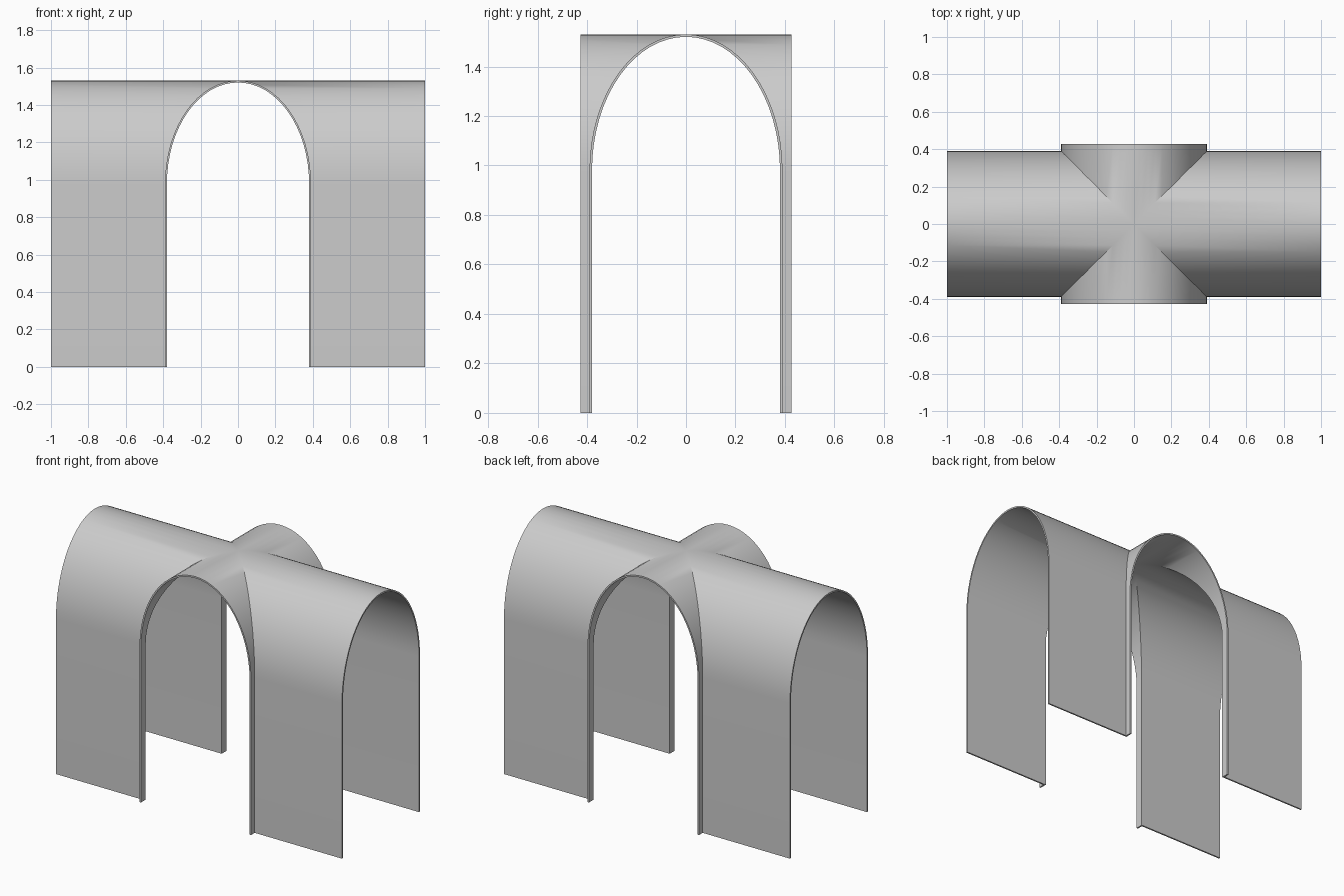
import bpy, bmesh, math
from mathutils import Matrix

if "Cube" in bpy.data.objects:
    bpy.data.objects.remove(bpy.data.objects["Cube"])

SEGS = 32            # segments around the arch
SPRING = 0.98        # height where the arch starts
LONG, SHORT = 1.0, 0.427


def arch(half_width, top):
    """Profile (across, z) from one foot over the crown to the other foot."""
    pts = [(half_width, 0.0)]
    for i in range(SEGS + 1):
        a = math.pi * i / SEGS
        c = 0.0 if i * 2 == SEGS else math.cos(a)
        pts.append((half_width * c, SPRING + (top - SPRING) * math.sin(a)))
    return pts + [(-half_width, 0.0)]


outer, inner = arch(0.39, 1.53), arch(0.38, 1.52)
bm = bmesh.new()


def arm(length, angle):
    """One barrel arm, mitred along the diagonal groins where the barrels meet."""
    rot = Matrix.Rotation(angle, 3, 'Z')

    def rows(profile):
        def ring(x_of):
            return [bm.verts.new(rot @ bpy_vec(x_of(s), s, z)) for s, z in profile]
        return ring(lambda s: abs(s)), ring(lambda s: length)

    def strip(a, b):
        for i in range(len(a) - 1):
            quad = (a[i], a[i + 1], b[i + 1], b[i])
            bm.faces.new(quad)

    o_in, o_end = rows(outer)
    i_in, i_end = rows(inner)
    strip(o_in, o_end)          # outer skin
    strip(i_end, i_in)          # inner skin
    strip(o_end, i_end)         # open end rim
    for k in (0, -1):           # feet
        bm.faces.new((o_in[k], o_end[k], i_end[k], i_in[k]))


def bpy_vec(x, y, z):
    return Matrix.Translation((x, y, z)).to_translation()


# four arms: long passage along x, short cross passage along y
for n in range(4):
    arm(SHORT if n % 2 else LONG, n * math.pi / 2)

bmesh.ops.remove_doubles(bm, verts=bm.verts, dist=1e-5)
bmesh.ops.recalc_face_normals(bm, faces=bm.faces)
mesh = bpy.data.meshes.new("cross_vault")
bm.to_mesh(mesh)
bm.free()
vault = bpy.data.objects.new("cross_vault", mesh)
bpy.context.collection.objects.link(vault)
bpy.context.view_layer.objects.active = vault
vault.select_set(True)
bpy.ops.object.shade_smooth_by_angle(angle=math.radians(30))
